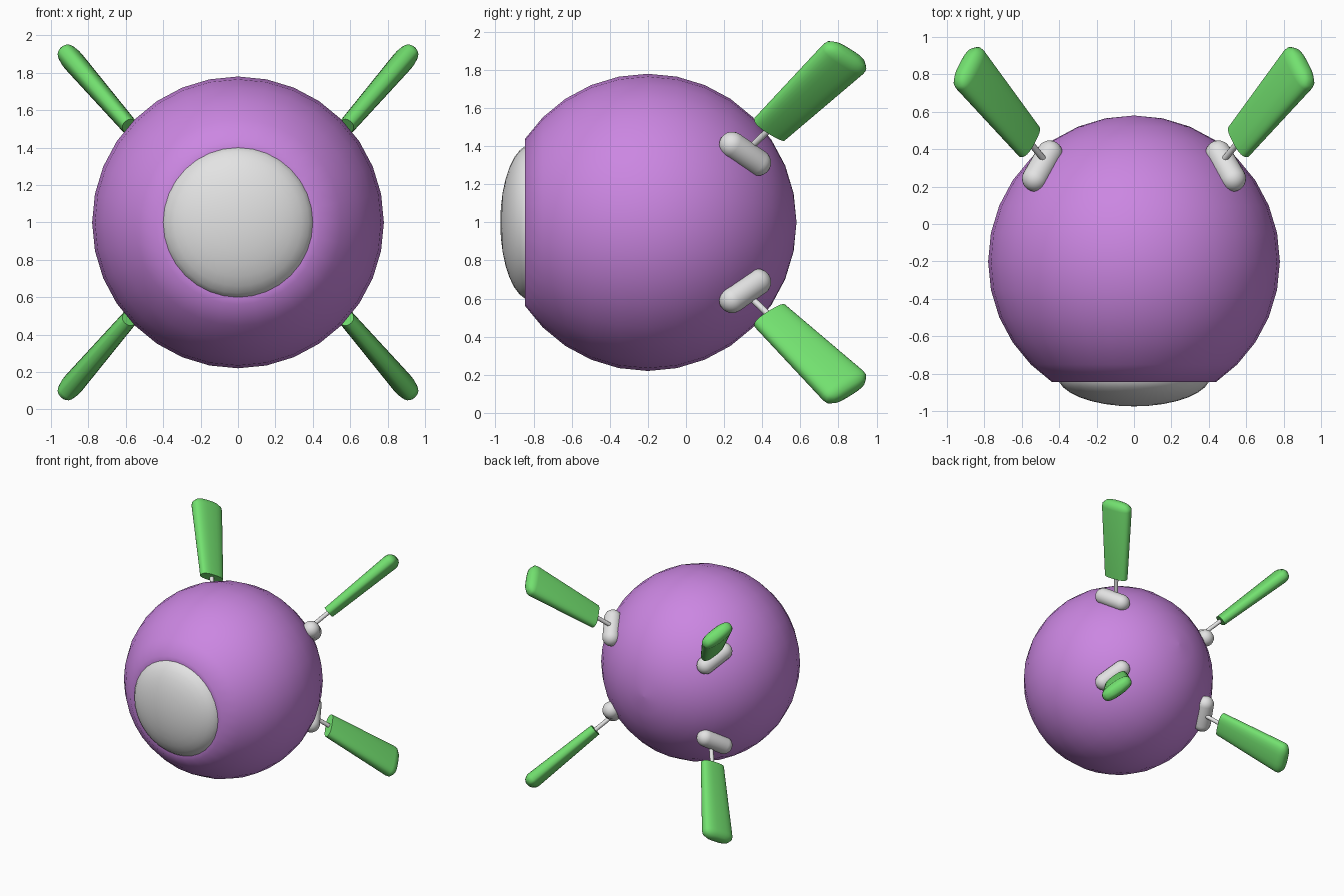
import bpy, bmesh
from math import pi, sin, cos, copysign, sqrt
from mathutils import Vector, Matrix

if "Cube" in bpy.data.objects:
    bpy.data.objects.remove(bpy.data.objects["Cube"])


def material(name, rgb):
    mat = bpy.data.materials.new(name)
    mat.use_nodes = True
    mat.diffuse_color = (*rgb, 1)
    mat.node_tree.nodes["Principled BSDF"].inputs["Base Color"].default_value = (*rgb, 1)
    return mat


purple = material("purple", (0.60, 0.24, 0.76))
green = material("green", (0.17, 0.75, 0.16))
grey = material("light grey", (0.77, 0.77, 0.77))


def finish(bm, name, mat, matrix=Matrix(), angle=None):
    bm.transform(matrix)
    bmesh.ops.recalc_face_normals(bm, faces=bm.faces)
    mesh = bpy.data.meshes.new(name)
    bm.to_mesh(mesh)
    bm.free()
    mesh.materials.append(mat)
    obj = bpy.data.objects.new(name, mesh)
    bpy.context.collection.objects.link(obj)
    bpy.ops.object.select_all(action='DESELECT')
    obj.select_set(True)
    bpy.context.view_layer.objects.active = obj
    if angle is None:
        bpy.ops.object.shade_smooth()
    else:
        bpy.ops.object.shade_smooth_by_angle(angle=angle)
    return obj


def loft(sections, steps, power=1.0):
    """Stack rings of (height, half width, half depth) along local z, with flat caps."""
    bm = bmesh.new()
    rings = []
    for h, a, b in sections:
        ring = []
        for i in range(steps):
            c, s = cos(2 * pi * i / steps), sin(2 * pi * i / steps)
            x = copysign(abs(c) ** power, c) * a
            y = copysign(abs(s) ** power, s) * b
            ring.append(bm.verts.new((x, y, h)))
        rings.append(ring)
    for lo, hi in zip(rings, rings[1:]):
        for i in range(steps):
            j = (i + 1) % steps
            bm.faces.new((lo[i], lo[j], hi[j], hi[i]))
    bm.faces.new(rings[0])
    bm.faces.new(rings[-1])
    return bm


def frame(origin, axis, width):
    """Local z runs along axis, local x close to width."""
    z = Vector(axis).normalized()
    x = Vector(width)
    x = (x - z * x.dot(z)).normalized()
    m = Matrix((x, z.cross(x), z)).transposed().to_4x4()
    m.translation = origin
    return m


# Body: sphere sliced flat at the front
R, CENTRE, FRONT = 0.78, Vector((0, -0.2, 1)), 0.645
to_front = Matrix.Translation(CENTRE) @ Matrix.Rotation(pi / 2, 4, 'X')
profile = []
for k in range(1, 16):
    h = -R * cos(pi * k / 16)
    if h < FRONT - 0.02:
        r = sqrt(R * R - h * h)
        profile.append((h, r, r))
edge = sqrt(R * R - FRONT * FRONT)
profile = [(-R, 0.002, 0.002)] + profile + [(FRONT, edge, edge), (FRONT, 0.39, 0.39)]
finish(loft(profile, 32), "body", purple, to_front)

# Front dome: flattened sphere set into the slice
bm = bmesh.new()
bmesh.ops.create_uvsphere(bm, u_segments=32, v_segments=16, radius=1)
squash = Matrix.Translation((0, 0, 0.61)) @ Matrix.Diagonal((0.41, 0.41, 0.165, 1))
finish(bm, "front_dome", grey, to_front @ squash)

# Four fins, each on a rod and a pod; built once and mirrored
POD = Vector((0.49, 0.31, 1.36))
BASE = Vector((0.56, 0.44, 1.49))
AXIS = Vector((0.345, 0.42, 0.40))
ALONG = Vector((-0.43, 0.74, -0.51))

for side, sx in (("left", 1), ("right", -1)):
    for level, sz in (("upper", 1), ("lower", -1)):
        tag = f"{level}_{side}"
        mirror = (Matrix.Translation((0, 0, 1)) @ Matrix.Diagonal((sx, 1, sz, 1))
                  @ Matrix.Translation((0, 0, -1)))

        # Pod: capsule lying on the body
        bm = bmesh.new()
        bmesh.ops.create_uvsphere(bm, u_segments=20, v_segments=14, radius=0.07)
        middle = [e for e in bm.edges if all(abs(v.co.z) < 1e-4 for v in e.verts)]
        bmesh.ops.split_edges(bm, edges=middle)
        for f in bm.faces:
            f.tag = f.calc_center_median().z > 0
        for v in bm.verts:
            v.co.z += 0.09 if v.link_faces[0].tag else -0.09
        rims = [e for e in bm.edges if e.is_boundary]
        bmesh.ops.bridge_loops(bm, edges=rims)
        finish(bm, f"{tag}_pod", grey, mirror @ frame(POD, ALONG, POD - CENTRE))

        # Rod from pod into fin
        place = mirror @ frame(BASE, AXIS, ALONG)
        rod = [(-0.17, 0.017, 0.017), (0.04, 0.017, 0.017)]
        finish(loft(rod, 12), f"{tag}_rod", grey, place, pi / 4)

        # Fin: widening paddle with a flat root and rounded tip
        paddle = [(0, 0.105, 0.044), (0.62, 0.138, 0.06), (0.645, 0.134, 0.056),
                  (0.67, 0.105, 0.04), (0.682, 0.06, 0.02)]
        finish(loft(paddle, 28, 0.75), f"{tag}_fin", green, place, pi / 4)
